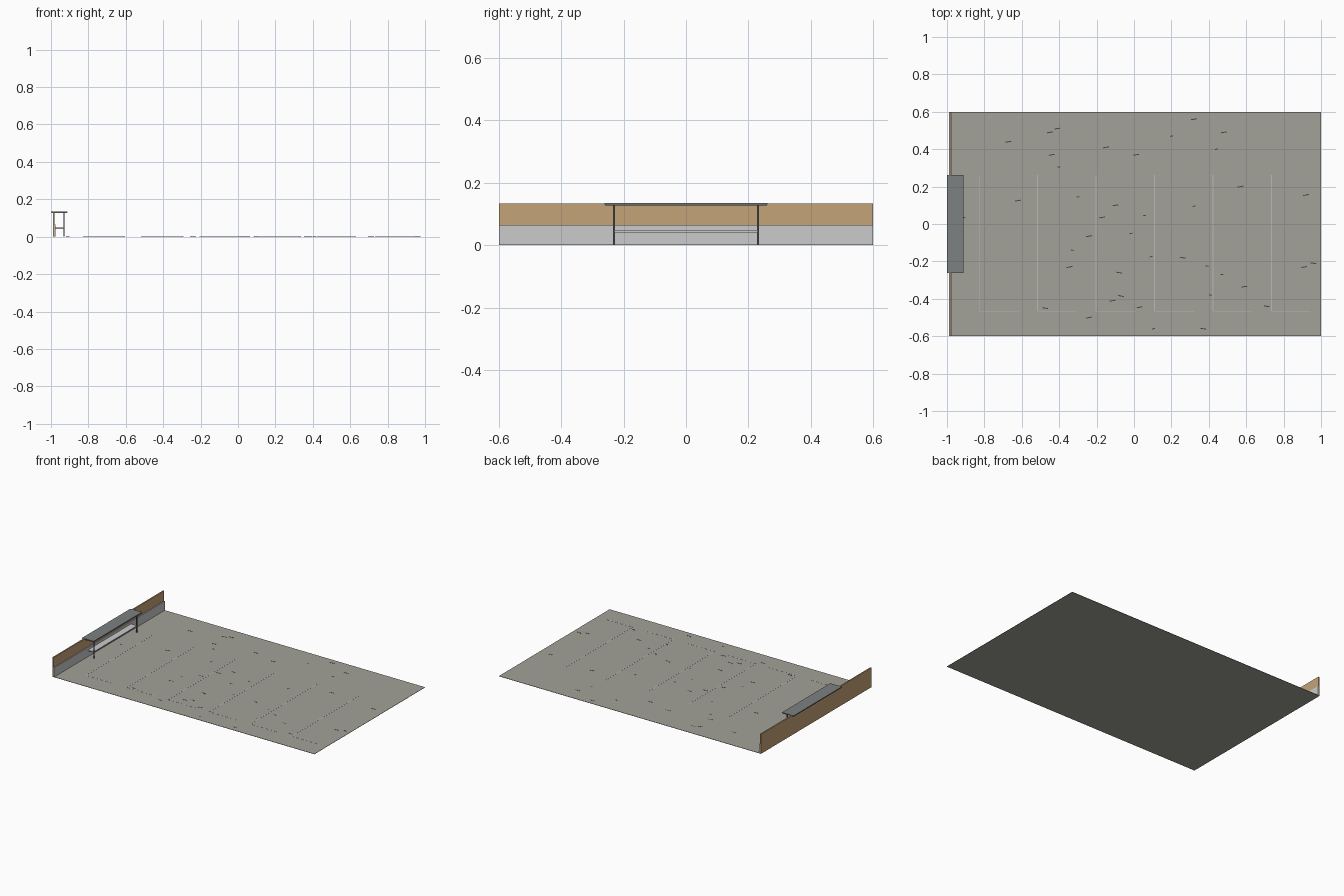
import bpy
import bmesh
import math
from mathutils import Matrix, Vector

if "Cube" in bpy.data.objects:
    bpy.data.objects.remove(bpy.data.objects["Cube"])


def material(name, rgb):
    m = bpy.data.materials.new(name)
    m.diffuse_color = (*rgb, 1)
    m.use_nodes = True
    m.node_tree.nodes["Principled BSDF"].inputs["Base Color"].default_value = m.diffuse_color
    return m


CONCRETE = material("concrete", (0.36, 0.36, 0.32))
PLASTER = material("pale_plaster", (0.58, 0.58, 0.56))
TAN = material("tan_wood", (0.56, 0.37, 0.19))
METAL = material("dark_metal", (0.09, 0.10, 0.10))
TOP = material("grey_top", (0.20, 0.22, 0.22))
PAINT = material("line_paint", (0.5, 0.5, 0.46))
MARK = material("dark_fleck", (0.06, 0.06, 0.055))


def add_box(bm, x, y, z, turn=0.0):
    """Box from (min, max) ranges, optionally turned about its own vertical axis."""
    centre = Vector((sum(x) / 2, sum(y) / 2, sum(z) / 2))
    size = (x[1] - x[0], y[1] - y[0], z[1] - z[0], 1)
    mat = Matrix.Translation(centre) @ Matrix.Rotation(turn, 4, 'Z') @ Matrix.Diagonal(size)
    bmesh.ops.create_cube(bm, size=1, matrix=mat)


def boxes(name, mat, items):
    bm = bmesh.new()
    for item in items:
        add_box(bm, *item)
    mesh = bpy.data.meshes.new(name)
    bm.to_mesh(mesh)
    bm.free()
    mesh.materials.append(mat)
    obj = bpy.data.objects.new(name, mesh)
    bpy.context.collection.objects.link(obj)
    return obj


# Floor slab
G = 0.002
boxes("floor", CONCRETE, [((-0.985, 1), (-0.6, 0.6), (0, G))])

# Back wall with pale lower panel
boxes("wall", TAN, [((-0.989, -0.980), (-0.6, 0.6), (0, 0.134))])
boxes("lower_wall_panel", PLASTER, [((-0.980, -0.975), (-0.6, 0.6), (0, 0.065))])

# Counter: top, edge frame, legs and low shelf
boxes("counter_top", TOP, [((-1, -0.912), (-0.262, 0.262), (0.130, 0.135))])
boxes("counter_frame", METAL, [((-0.998, -0.914), (-0.26, 0.26), (0.127, 0.130))])
for side, name in ((-1, "front_leg"), (1, "back_leg")):
    y = side * 0.231
    boxes(name, METAL, [((-0.934, -0.928), (y - 0.003, y + 0.003), (0, 0.127))])
boxes("low_shelf", PLASTER, [((-0.976, -0.930), (-0.234, 0.234), (0.041, 0.048))])

# Painted bay lines, one L per bay
lines = []
for i in range(6):
    x = -0.828 + 0.3125 * i
    lines.append(((x - 0.002, x + 0.002), (-0.466, 0.262), (G, G + 0.0006)))
    lines.append(((x, x + 0.21), (-0.468, -0.464), (G, G + 0.0006)))
boxes("bay_lines", PAINT, lines)

# Dark flecks scattered over the floor: long ones, then short ones
LONG = [(.32, .56), (-.41, .51), (-.45, .49), (.48, .49), (-.67, .44), (-.15, .41),
        (-.44, .37), (.01, .37), (.57, .20), (.92, .155), (-.62, .125), (-.1, .10),
        (-.17, .035), (-.24, -.065), (.26, -.18), (-.345, -.23), (.96, -.21),
        (.91, -.23), (-.08, -.26), (.59, -.335), (-.07, -.385), (-.115, -.41),
        (-.475, -.45), (.03, -.445), (.71, -.44), (-.24, -.5), (.37, -.56)]
SHORT = [(.2, .47), (.44, .4), (-.4, .305), (-.3, .145), (.32, .095), (.055, .045),
         (-.91, .035), (-.015, -.05), (-.33, -.14), (.09, -.175), (.39, -.225),
         (.47, -.27), (.41, -.38), (.105, -.56)]
flecks = []
for points, half in ((LONG, 0.016), (SHORT, 0.008)):
    for i, (x, y) in enumerate(points):
        turn = math.radians(10 if y > 0 or i % 2 else -10)
        flecks.append(((x - half, x + half), (y - 0.0025, y + 0.0025), (G, G + 0.0006), turn))
boxes("floor_flecks", MARK, flecks)
